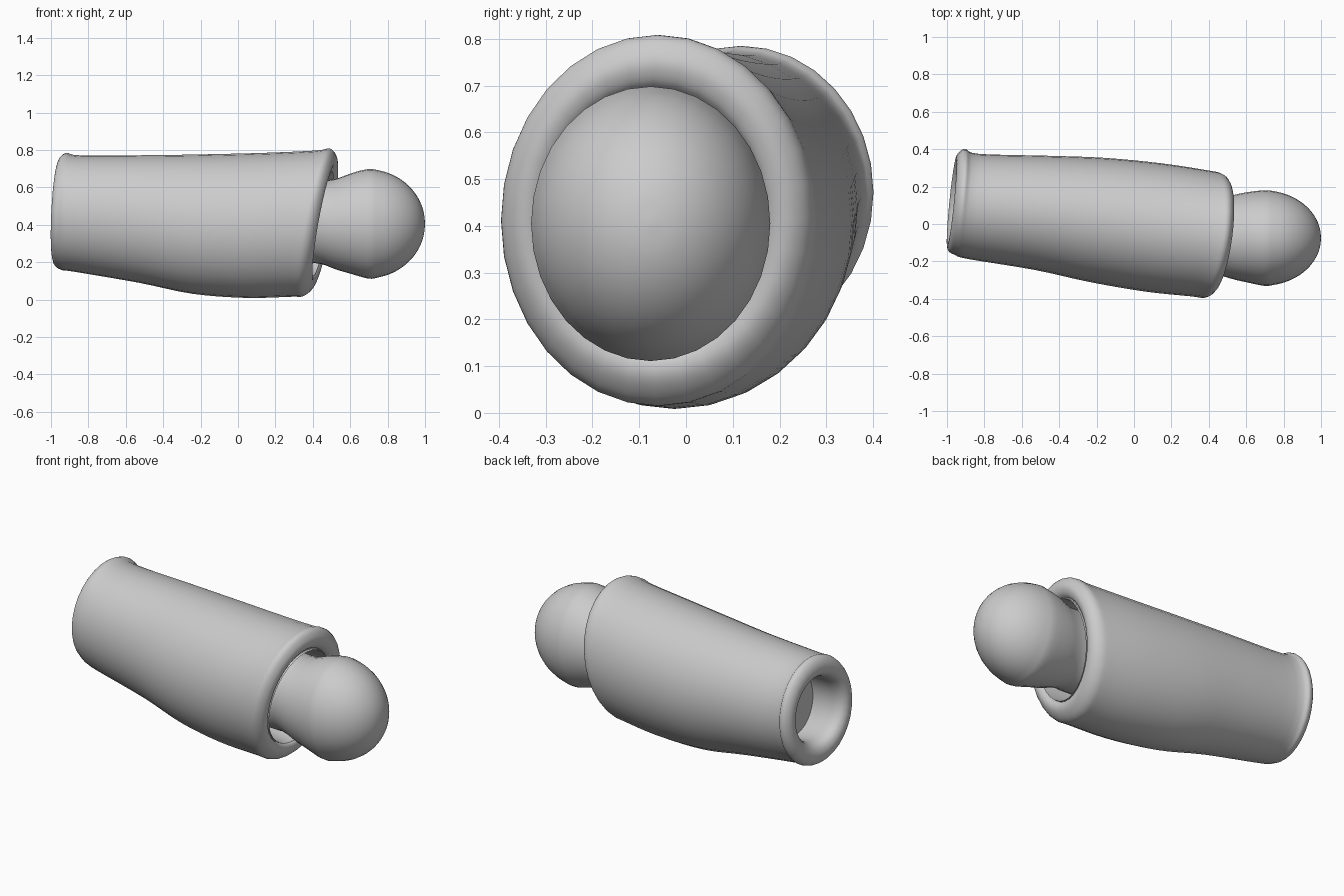
import bpy, bmesh, math
from mathutils import Vector

cube = bpy.data.objects.get("Cube")
if cube:
    bpy.data.objects.remove(cube, do_unlink=True)

SEGMENTS = 32

grey = bpy.data.materials.new("light grey")
grey.use_nodes = True
colour = (0.6, 0.6, 0.6, 1)
grey.diffuse_color = colour
grey.node_tree.nodes["Principled BSDF"].inputs["Base Color"].default_value = colour


def smooth_stations(stations, steps, closed):
    """Catmull-Rom interpolation between cross-sections."""
    n = len(stations)
    pick = lambda i: Vector(stations[i % n] if closed else stations[min(max(i, 0), n - 1)])
    result = []
    for i in range(n if closed else n - 1):
        a, b, c, d = (pick(i + k) for k in (-1, 0, 1, 2))
        for s in range(steps):
            t = s / steps
            result.append(0.5 * (2 * b + (c - a) * t + (2 * a - 5 * b + 4 * c - d) * t * t
                                 + (3 * b - a - 3 * c + d) * t ** 3))
    if not closed:
        result.append(pick(n - 1))
    return result


def loft(name, stations, steps, closed):
    """Skin leaning ellipses: x, centre y, centre z, half width, half height."""
    bm = bmesh.new()
    rings = []
    for x, cy, cz, ry, rz in smooth_stations(stations, steps, closed):
        blend = min(max((x + 0.9) / 1.3, 0), 1)
        lean_y, lean_z = 0.1 + 0.03 * blend, 0.05 + 0.13 * blend
        if x > 0.47:  # the ball end stands upright
            fade = max(0, 1 - (x - 0.47) / 0.15)
            lean_y, lean_z = lean_y * fade, lean_z * fade
        ring = []
        for k in range(SEGMENTS):
            angle = math.tau * k / SEGMENTS
            dy, dz = ry * math.cos(angle), rz * math.sin(angle)
            ring.append(bm.verts.new((x + lean_y * dy + lean_z * dz, cy + dy, cz + dz)))
        rings.append(ring)
    pairs = list(zip(rings, rings[1:]))
    if closed:
        pairs.append((rings[-1], rings[0]))
    for a, b in pairs:
        for k in range(SEGMENTS):
            j = (k + 1) % SEGMENTS
            bm.faces.new((a[k], a[j], b[j], b[k]))
    if not closed:
        bm.faces.new(rings[0])
        bm.faces.new(rings[-1])
    bmesh.ops.recalc_face_normals(bm, faces=bm.faces)
    mesh = bpy.data.meshes.new(name)
    bm.to_mesh(mesh)
    bm.free()
    mesh.materials.append(grey)
    obj = bpy.data.objects.new(name, mesh)
    bpy.context.collection.objects.link(obj)
    bpy.ops.object.select_all(action='DESELECT')
    obj.select_set(True)
    bpy.context.view_layer.objects.active = obj
    bpy.ops.object.shade_smooth_by_angle(angle=math.radians(40))
    return obj


# Hollow sleeve: outer wall, front lip, bore, back lip
loft("sleeve", [
    (-0.93, 0.118, 0.472, 0.283, 0.313),
    (-0.86, 0.094, 0.46, 0.281, 0.311),
    (-0.5, 0.06, 0.431, 0.305, 0.341),
    (-0.2, 0.022, 0.404, 0.332, 0.373),
    (0.1, -0.018, 0.397, 0.343, 0.388),
    (0.35, -0.05, 0.406, 0.337, 0.391),
    (0.42, -0.062, 0.413, 0.333, 0.395),
    (0.456, -0.066, 0.413, 0.305, 0.36),
    (0.465, -0.068, 0.413, 0.27, 0.32),
    (0.44, -0.068, 0.41, 0.238, 0.285),
    (0.35, -0.055, 0.405, 0.228, 0.272),
    (-0.6, 0.07, 0.44, 0.19, 0.21),
    (-0.85, 0.098, 0.463, 0.175, 0.185),
    (-0.94, 0.112, 0.472, 0.185, 0.195),
    (-0.973, 0.118, 0.472, 0.22, 0.235),
    (-0.966, 0.118, 0.472, 0.262, 0.286),
], 4, True)

# Ball joint: rod inside the sleeve, neck, then the rounded head
joint = [
    (-0.75, 0.088, 0.455, 0.21, 0.23),
    (-0.2, 0.02, 0.42, 0.21, 0.23),
    (0.35, -0.055, 0.415, 0.207, 0.225),
    (0.47, -0.062, 0.418, 0.21, 0.225),
    (0.56, -0.068, 0.41, 0.232, 0.255),
]
for step in range(9):
    angle = math.radians(89) * step / 8
    joint.append((0.69 + 0.31 * math.sin(angle), -0.075, 0.405,
                  0.255 * math.cos(angle), 0.292 * math.cos(angle)))
loft("ball_joint", joint, 3, False)
